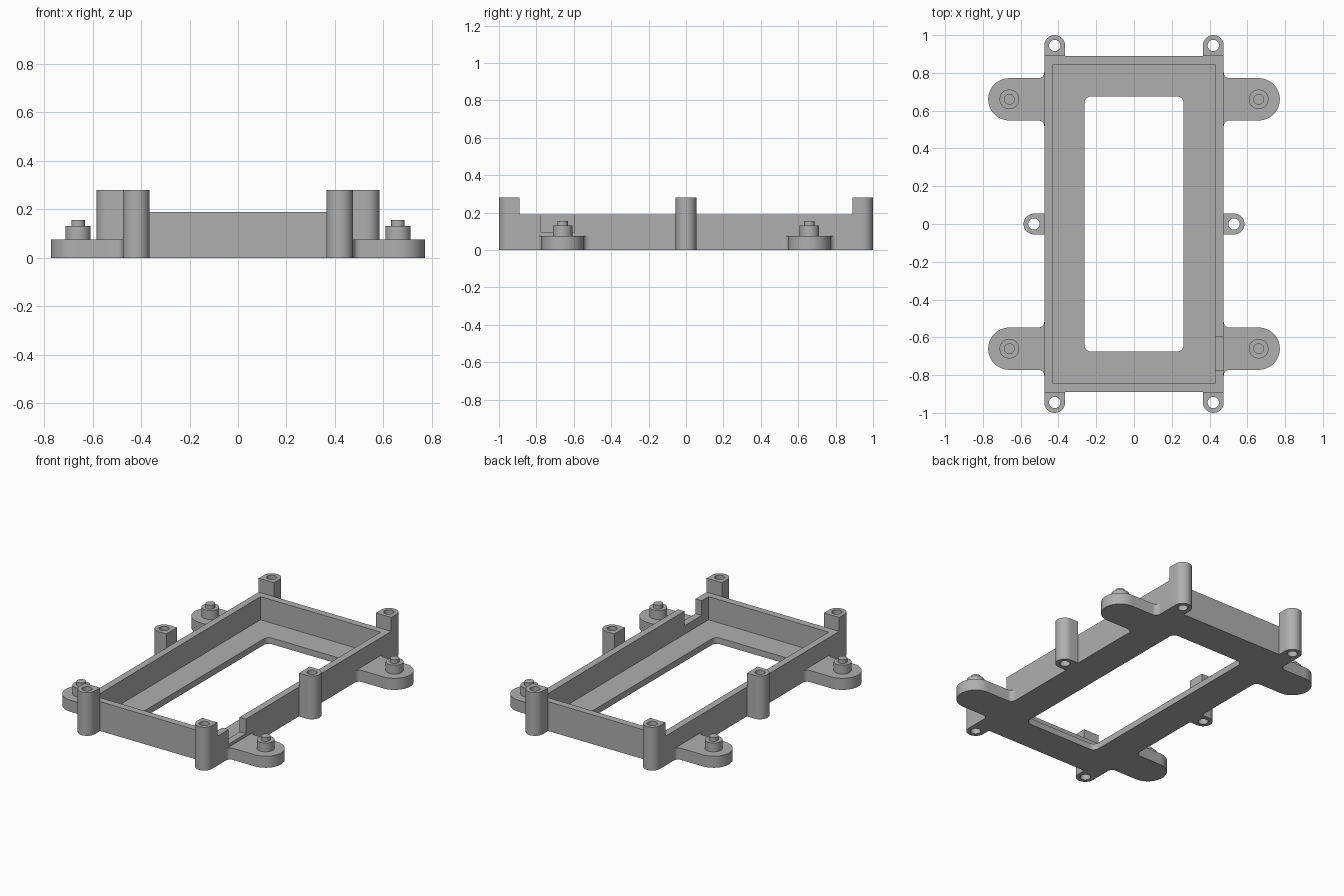
import bpy, bmesh
from math import sin, cos, pi
from mathutils import Vector

cube = bpy.data.objects.get("Cube")
if cube:
    bpy.data.objects.remove(cube, do_unlink=True)

grey = bpy.data.materials.new("plain grey")
grey.use_nodes = True
COLOUR = (0.43, 0.43, 0.43, 1)
grey.diffuse_color = COLOUR
for node in grey.node_tree.nodes:
    if node.type == 'BSDF_PRINCIPLED':
        node.inputs["Base Color"].default_value = COLOUR


def arc(cx, cy, r, a0, a1, n):
    """Points on an arc, angles in units of pi."""
    return [(cx + r * cos(pi * (a0 + (a1 - a0) * i / n)),
             cy + r * sin(pi * (a0 + (a1 - a0) * i / n))) for i in range(n + 1)]


def circle(cx, cy, r, n=32):
    return arc(cx, cy, r, 0, 2, n)[:-1]


def rect(x0, y0, x1, y1):
    return [(x0, y0), (x1, y0), (x1, y1), (x0, y1)]


def rounded_rect(hx, hy, r):
    x, y = hx - r, hy - r
    return (arc(x, y, r, 0, .5, 6) + arc(-x, y, r, .5, 1, 6)
            + arc(-x, -y, r, 1, 1.5, 6) + arc(x, -y, r, 1.5, 2, 6))


def prism(name, loops, z0, z1):
    """Extrude a flat outline; further loops become holes."""
    curve = bpy.data.curves.new(name + "_outline", 'CURVE')
    curve.dimensions = '2D'
    curve.fill_mode = 'BOTH'
    curve.extrude = (z1 - z0) / 2
    for loop in loops:
        spline = curve.splines.new('POLY')
        spline.points.add(len(loop) - 1)
        for p, (x, y) in zip(spline.points, loop):
            p.co = (x, y, 0, 1)
        spline.use_cyclic_u = True
    temp = bpy.data.objects.new(name + "_outline", curve)
    bpy.context.collection.objects.link(temp)
    bpy.context.view_layer.update()
    deps = bpy.context.evaluated_depsgraph_get()
    mesh = bpy.data.meshes.new_from_object(temp.evaluated_get(deps))
    bpy.data.objects.remove(temp, do_unlink=True)
    bpy.data.curves.remove(curve)

    bm = bmesh.new()
    bm.from_mesh(mesh)
    bmesh.ops.remove_doubles(bm, verts=bm.verts, dist=1e-5)
    bmesh.ops.translate(bm, verts=bm.verts, vec=Vector((0, 0, (z0 + z1) / 2)))
    bmesh.ops.recalc_face_normals(bm, faces=bm.faces)
    bm.to_mesh(mesh)
    bm.free()
    mesh.name = name
    mesh.materials.clear()
    mesh.materials.append(grey)
    obj = bpy.data.objects.new(name, mesh)
    bpy.context.collection.objects.link(obj)
    return obj


def smooth(obj):
    bpy.ops.object.select_all(action='DESELECT')
    obj.select_set(True)
    bpy.context.view_layer.objects.active = obj
    bpy.ops.object.shade_smooth_by_angle(angle=pi / 6)


def cut(obj, cutter):
    cutter.hide_render = True
    mod = obj.modifiers.new("cut", 'BOOLEAN')
    mod.operation = 'DIFFERENCE'
    mod.solver = 'EXACT'
    mod.object = cutter
    bpy.ops.object.select_all(action='DESELECT')
    bpy.context.view_layer.objects.active = obj
    obj.select_set(True)
    bpy.ops.object.modifier_apply(modifier=mod.name)
    bpy.data.objects.remove(cutter, do_unlink=True)


HX, HY = 0.475, 0.89      # outer half size of the tray
IX, IY = 0.43, 0.845      # inner half size of the tray
R = 0.055                 # mounting post radius
HOLE = 0.03
POST_H, WALL_H, FLOOR, ARM_H = 0.28, 0.19, 0.04, 0.075

# Tray: open floor, raised rim, and a cable notch in the left wall
tray = prism("tray", [rect(-HX, -HY, HX, HY), rounded_rect(0.263, 0.675, 0.035)], 0, WALL_H)
cut(tray, prism("pocket_cutter", [rect(-IX, -IY, IX, IY)], FLOOR, WALL_H + 0.1))
cut(tray, prism("notch_cutter", [rect(IX - 0.05, -0.775, HX + 0.05, -0.597)], 0.095, WALL_H + 0.1))
smooth(tray)

for sx, side in ((1, "left"), (-1, "right")):
    # Side mounting post
    cx = HX + R
    outline = [(HX, -R)] + arc(cx, 0, R, -.5, .5, 16) + [(HX, R)]
    post = prism(side + "_side_post",
                 [[(sx * x, y) for x, y in outline], circle(sx * cx, 0, HOLE)], 0, POST_H)
    smooth(post)

    for sy, end in ((-1, "front"), (1, "back")):
        label = end + "_" + side

        # Corner mounting post
        px, py = HX - R, HY + R
        outline = [(px + R, HY)] + arc(px, py, R, 0, 1, 16) + [(px - R, HY)]
        post = prism(label + "_corner_post",
                     [[(sx * x, sy * y) for x, y in outline],
                      circle(sx * px, sy * py, HOLE)], 0, POST_H)
        smooth(post)

        # Foot arm with filleted root and round tip
        ax, ay, w, f = 0.66, 0.66, 0.112, 0.03
        outline = (arc(HX + f, ay - w - f, f, 1, .5, 6)
                   + arc(ax, ay, w, -.5, .5, 24)
                   + arc(HX + f, ay + w + f, f, 1.5, 1, 6))
        arm = prism(label + "_arm", [[(sx * x, sy * y) for x, y in outline]], 0, ARM_H)
        smooth(arm)

        # Stepped locating peg
        smooth(prism(label + "_peg_base", [circle(sx * ax, sy * ay, 0.052)], ARM_H, 0.132))
        smooth(prism(label + "_peg_tip", [circle(sx * ax, sy * ay, 0.028)], 0.132, 0.156))
